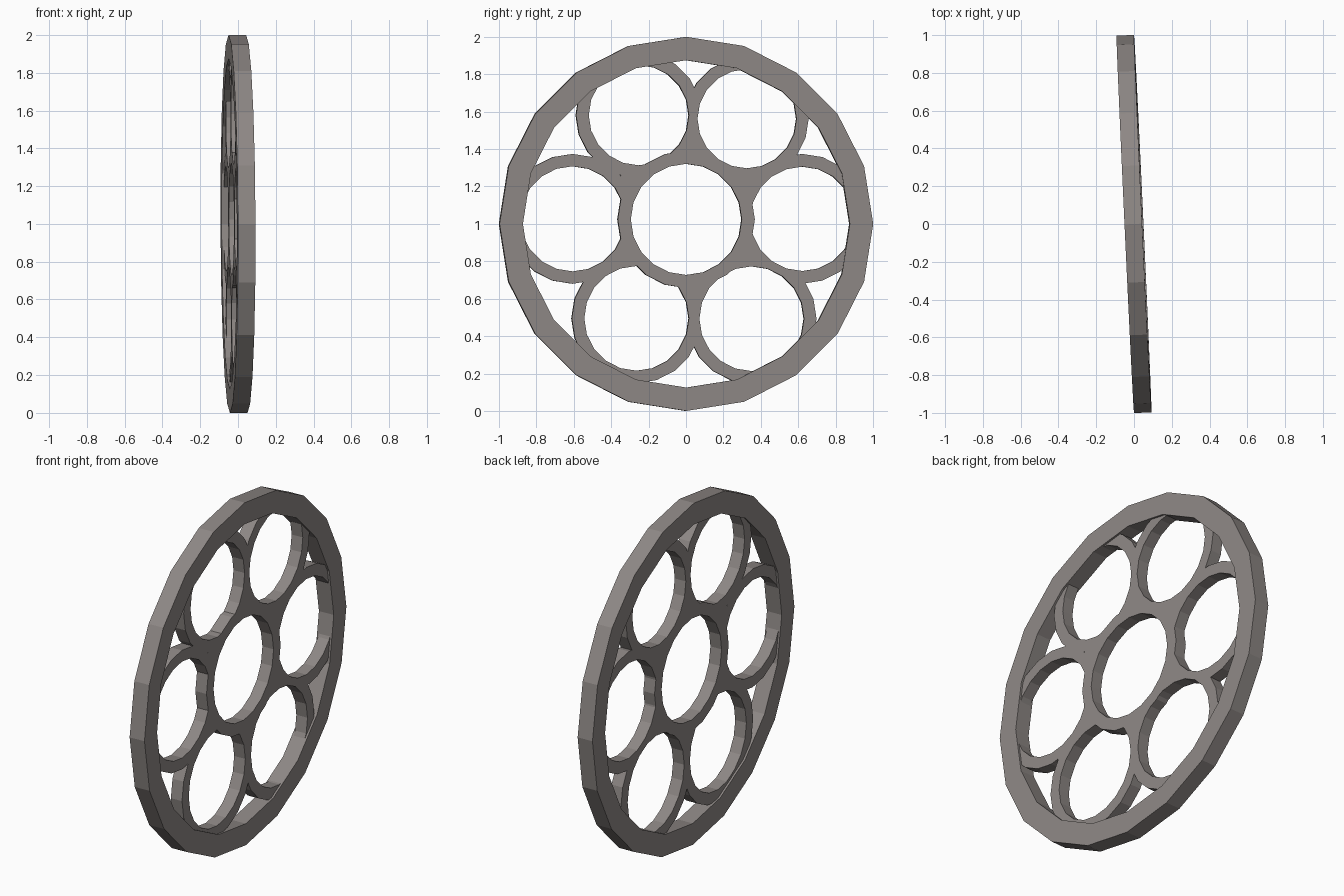
import bpy, bmesh, math
from mathutils import Matrix

if "Cube" in bpy.data.objects:
    bpy.data.objects.remove(bpy.data.objects["Cube"])

# Slight turn of the whole wheel about z and lean about y
TILT = Matrix.Translation((0, 0, 1)) @ Matrix.Rotation(math.radians(2.65), 4, 'Z') \
    @ Matrix.Rotation(math.radians(-0.22), 4, 'Y')
DEPTH = 0.07

metal = bpy.data.materials.new("dark_metal")
metal.diffuse_color = (0.27, 0.245, 0.235, 1)
metal.use_nodes = True
metal.node_tree.nodes["Principled BSDF"].inputs["Base Color"].default_value = metal.diffuse_color


def add(name, bm):
    bmesh.ops.recalc_face_normals(bm, faces=bm.faces)
    bm.transform(TILT)
    mesh = bpy.data.meshes.new(name)
    bm.to_mesh(mesh)
    bm.free()
    mesh.materials.append(metal)
    obj = bpy.data.objects.new(name, mesh)
    bpy.context.collection.objects.link(obj)
    return obj


def circle(bm, x, y, z, r, sides):
    return [bm.verts.new((x, y + r * math.sin(2 * math.pi * i / sides),
                          z + r * math.cos(2 * math.pi * i / sides))) for i in range(sides)]


def bridge(bm, a, b):
    n = len(a)
    for i in range(n):
        j = (i + 1) % n
        bm.faces.new((a[i], a[j], b[j], b[i]))


def ring(name, y, z, r_out, r_in, depth, sides=20):
    """Flat-sided ring in the y-z plane, z measured from the hub."""
    bm = bmesh.new()
    loops = [circle(bm, x, y, z, r, sides) for r, x in
             ((r_out, depth / 2), (r_in, depth / 2), (r_in, -depth / 2), (r_out, -depth / 2))]
    for k in range(4):
        bridge(bm, loops[k], loops[(k + 1) % 4])
    return add(name, bm)


def disc(name, y, z, r, depth, sides=20):
    """Solid flat-sided disc in the y-z plane."""
    bm = bmesh.new()
    a, b = (circle(bm, x, y, z, r, sides) for x in (depth / 2, -depth / 2))
    bridge(bm, a, b)
    bm.faces.new(a)
    bm.faces.new(b)
    return add(name, bm)


# Outer rim and hub ring
ring("outer_rim", 0, 0, 1.0, 0.875, 0.093)
ring("hub_ring", 0, 0.024, 0.367, 0.297, DEPTH)

# Six rings around the hub, their openings kept clear of each other
spokes = [(-0.254, 0.581, 0.336, 0.268), (0.325, 0.562, 0.330, 0.265),
          (0.622, 0.027, 0.347, 0.279), (0.350, -0.507, 0.347, 0.280),
          (-0.266, -0.505, 0.347, 0.280), (-0.608, 0.027, 0.347, 0.281)]
rings = [ring(f"spoke_ring_{n + 1}", y, z, ro, ri, DEPTH)
         for n, (y, z, ro, ri) in enumerate(spokes)]
cutters = [disc(f"opening_cutter_{n + 1}", y, z, ri, 0.3)
           for n, (y, z, ro, ri) in enumerate(spokes)]
cutters.append(disc("hub_cutter", 0, 0.024, 0.297, 0.3))

for n, obj in enumerate(rings):
    bpy.context.view_layer.objects.active = obj
    for c in (cutters[n - 1], cutters[(n + 1) % 6], cutters[6]):
        mod = obj.modifiers.new("opening", 'BOOLEAN')
        mod.operation = 'DIFFERENCE'
        mod.solver = 'EXACT'
        mod.object = c
        bpy.ops.object.modifier_apply(modifier=mod.name)
for c in cutters:
    bpy.data.objects.remove(c)

# Small webs where two rings meet the hub
webs = [(0.035, 0.39), (0.318, 0.222), (0.322, -0.150),
        (0.040, -0.340), (-0.315, -0.158), (-0.318, 0.235)]
for n, (y, z) in enumerate(webs):
    disc(f"junction_web_{n + 1}", y, z, 0.043, DEPTH, 8)
